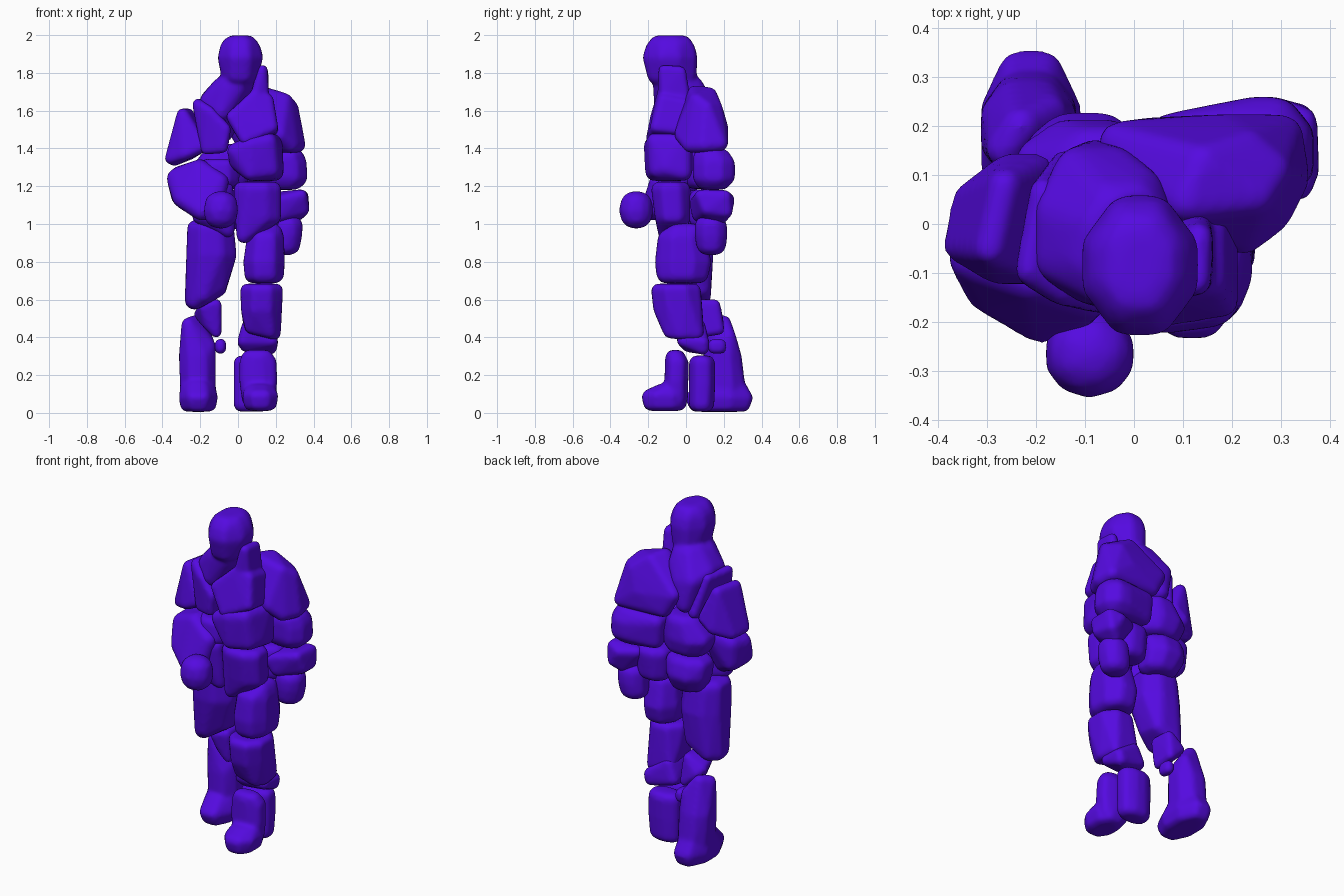
import bpy, bmesh
from mathutils import Vector

mat = bpy.data.materials.new("violet")
mat.diffuse_color = (0.09, 0.003, 0.75, 1)


def add_hull(bm, pts, r):
    """Rounded convex lump whose bounding box matches the given corner points."""
    lo = Vector([min(p[i] for p in pts) for i in range(3)])
    hi = Vector([max(p[i] for p in pts) for i in range(3)])
    c, h = (lo + hi) / 2, (hi - lo) / 2
    k = [max(0.0, 1 - r / max(v, 1e-4)) for v in h]
    rad = Vector([min(r, v) + 0.004 for v in h])
    ball = bmesh.new()
    bmesh.ops.create_icosphere(ball, subdivisions=2, radius=1)
    new = []
    for p in pts:
        q = Vector([c[i] + (p[i] - c[i]) * k[i] for i in range(3)])
        new += [bm.verts.new(q + v.co * rad) for v in ball.verts]
    ball.free()
    bmesh.ops.convex_hull(bm, input=new, use_existing_faces=False)
    bmesh.ops.delete(bm, geom=[v for v in new if v.is_valid and not v.link_faces], context='VERTS')


def chunk(name, *hulls, r=0.045):
    """Fuse one or more rounded lumps into one smooth part."""
    bm = bmesh.new()
    for h in hulls:
        add_hull(bm, h, r)
    me = bpy.data.meshes.new(name)
    bm.to_mesh(me)
    bm.free()
    ob = bpy.data.objects.new(name, me)
    bpy.context.collection.objects.link(ob)
    me.materials.append(mat)
    m = ob.modifiers.new("fuse", 'REMESH')
    m.mode, m.voxel_size, m.use_smooth_shade = 'VOXEL', 0.011, True
    s = ob.modifiers.new("soften", 'SMOOTH')
    s.factor, s.iterations = 0.5, 8


def ring(x0, x1, y0, y1, z, cut=0.27):
    """Horizontal section with chamfered corners."""
    a, b = (x1 - x0) * cut, (y1 - y0) * cut
    return [(x0 + a, y0, z), (x1 - a, y0, z), (x1, y0 + b, z), (x1, y1 - b, z),
            (x1 - a, y1, z), (x0 + a, y1, z), (x0, y1 - b, z), (x0, y0 + b, z)]


# Head fused with the neck, which runs down into the upper back
chunk("head_and_neck",
      ring(-0.105, 0.13, -0.225, 0.055, 1.89, 0.32) + ring(-0.06, 0.08, -0.18, 0.02, 1.995)
      + ring(-0.09, 0.11, -0.21, 0.045, 1.95, 0.32) + ring(-0.07, 0.08, -0.19, 0.05, 1.74),
      ring(-0.09, 0.08, -0.17, 0.055, 1.78) + [(-0.2, -0.1, 1.66), (-0.2, 0.03, 1.67),
      (-0.1, -0.16, 1.59), (0.05, 0.09, 1.7), (-0.14, 0.15, 1.62), (-0.03, 0.15, 1.6), (-0.09, 0.17, 1.43)],
      r=0.05)

# Upper chest
chunk("collar_left", [(0.145, -0.14, 1.84), (0.155, -0.01, 1.83), (0.07, -0.15, 1.66), (0.08, 0, 1.65),
      (0.16, -0.13, 1.66), (0.15, 0.02, 1.65)],
      [(0.08, -0.14, 1.7), (-0.06, -0.18, 1.57), (0.18, -0.13, 1.68), (0.21, -0.18, 1.5),
      (0.03, -0.21, 1.42), (0.18, 0.03, 1.65), (0.21, 0.03, 1.48), (0, 0.03, 1.47)], r=0.025)
chunk("chest_right", [(-0.24, -0.11, 1.66), (-0.2, 0.08, 1.66), (-0.15, -0.16, 1.61), (-0.04, -0.18, 1.5),
      (-0.06, -0.17, 1.38), (-0.18, -0.13, 1.37), (-0.14, 0.15, 1.42), (-0.06, 0.08, 1.42)], r=0.025)

# Shoulders
chunk("shoulder_left", [(0.1, 0.03, 1.73), (0.14, 0.14, 1.72), (0.27, 0.05, 1.68), (-0.07, 0.2, 1.53),
      (0, 0.21, 1.4), (0.24, -0.06, 1.45), (0.31, 0, 1.38), (0.355, 0.1, 1.38), (0.34, 0.22, 1.39),
      (0.2, 0.22, 1.5), (0.31, 0.12, 1.63), (0.25, 0.18, 1.63)], r=0.04)
chunk("shoulder_right", [(-0.3, -0.07, 1.61), (-0.26, 0.1, 1.61), (-0.385, -0.06, 1.32), (-0.36, 0.06, 1.31),
      (-0.16, -0.12, 1.4), (-0.17, 0.14, 1.41), (-0.25, 0.14, 1.35), (-0.28, -0.12, 1.35)], r=0.03)

# Belly and middle of the back
chunk("belly", [(-0.055, -0.19, 1.4), (0.05, -0.22, 1.45), (0.19, -0.2, 1.48), (0.21, -0.18, 1.25),
      (0.24, -0.1, 1.26), (0.06, -0.21, 1.23), (-0.04, -0.15, 1.32), (0.23, 0.03, 1.47),
      (0.24, 0.03, 1.23), (-0.02, 0.03, 1.3)])
chunk("back_middle", ring(-0.24, 0.05, -0.02, 0.21, 1.28) + ring(-0.14, 0.03, 0, 0.19, 1.42)
      + ring(-0.2, 0.05, 0, 0.19, 1.19))
chunk("flank_right", ring(-0.2, 0.01, -0.14, 0.06, 1.34) + ring(-0.19, 0.0, -0.15, 0.06, 1.2), r=0.03)

# Left arm
chunk("elbow_left", [(0.03, 0.05, 1.39), (0.03, 0.2, 1.39), (0.04, 0.19, 1.2), (0.08, 0.04, 1.22),
      (0.2, 0.22, 1.38), (0.2, 0.22, 1.2)] + ring(0.22, 0.36, 0.04, 0.255, 1.34)
      + ring(0.22, 0.365, 0.04, 0.255, 1.22) + ring(0.22, 0.34, 0.04, 0.22, 1.395) + ring(0.2, 0.34, 0.06, 0.22, 1.185))
chunk("forearm_left", [(0.14, 0.02, 1.12), (0.18, 0.2, 1.16), (0.36, 0.06, 1.18), (0.37, 0.23, 1.175),
      (0.3, 0.255, 1.15), (0.375, 0.1, 1.07), (0.36, 0.24, 1.05), (0.2, 0.04, 1.02), (0.3, 0.2, 1.0)], r=0.03)
chunk("hand_left", ring(0.19, 0.34, 0.05, 0.21, 1.04) + ring(0.18, 0.335, 0.05, 0.215, 0.94)
      + ring(0.17, 0.31, 0.07, 0.2, 0.84), r=0.05)

# Right arm bent across the front
chunk("forearm_right", [(-0.375, -0.06, 1.27), (-0.35, 0.05, 1.29), (-0.19, 0.07, 1.34), (-0.2, -0.12, 1.34),
      (-0.05, -0.17, 1.24), (-0.33, -0.15, 1.12), (-0.34, 0.04, 1.13), (-0.18, -0.24, 1.02),
      (-0.1, -0.22, 1.04), (-0.2, -0.05, 1.05)], r=0.05)
chunk("hand_right", ring(-0.18, 0.0, -0.35, -0.18, 1.06) + ring(-0.16, -0.02, -0.33, -0.18, 1.17)
      + ring(-0.16, -0.02, -0.33, -0.18, 0.98), r=0.07)

# Hips
chunk("hip_front_left", ring(-0.02, 0.225, -0.18, 0.02, 1.22) + ring(-0.01, 0.225, -0.15, 0.02, 1.03)
      + [(0.0, -0.12, 0.9), (0.04, -0.02, 0.91)], r=0.035)
chunk("hip_front_right", ring(-0.22, -0.03, -0.18, 0.0, 1.22) + ring(-0.24, -0.02, -0.15, 0.0, 1.03)
      + [(-0.02, -0.1, 0.93), (-0.04, 0, 0.95)], r=0.035)
chunk("hip_back_left", ring(0.03, 0.23, 0.02, 0.2, 1.18) + ring(0.04, 0.22, 0.02, 0.18, 0.98), r=0.04)
chunk("hip_back_right", ring(-0.23, 0.03, 0.0, 0.2, 1.18) + ring(-0.22, 0.02, 0.0, 0.225, 1.08)
      + ring(-0.18, 0.01, 0.0, 0.17, 0.97), r=0.05)

# Left leg
chunk("thigh_left", ring(0.06, 0.24, -0.14, 0.09, 0.95) + [(0.22, -0.06, 1.0), (0.21, 0.06, 1.0)]
      + ring(0.03, 0.245, -0.16, 0.13, 0.78) + ring(0.04, 0.24, -0.15, 0.11, 0.69))
chunk("knee_left", ring(0.015, 0.235, -0.18, 0.07, 0.68) + ring(0.02, 0.225, -0.165, 0.08, 0.55)
      + [(0.05, -0.09, 0.43), (0.19, -0.1, 0.4), (0.22, -0.03, 0.39), (0.04, 0.09, 0.43), (0.2, 0.09, 0.39)], r=0.03)
chunk("calf_left", [(0.03, -0.05, 0.49), (0.05, 0.09, 0.49), (0.0, -0.04, 0.37), (0.0, 0.1, 0.36),
      (0.21, -0.04, 0.37), (0.21, 0.12, 0.36), (0.02, 0.0, 0.33), (0.2, 0.12, 0.31)], r=0.03)
chunk("shoe_left", ring(0.01, 0.205, -0.11, 0.0, 0.16) + ring(0.01, 0.2, -0.1, 0.01, 0.29)
      + ring(0.03, 0.17, -0.1, -0.03, 0.33) + ring(0.03, 0.19, -0.11, 0.0, 0.04),
      ring(0.04, 0.2, -0.22, 0.0, 0.015) + ring(0.025, 0.21, -0.23, 0.0, 0.09)
      + ring(0.04, 0.19, -0.14, 0.0, 0.15), r=0.035)
chunk("heel_left", ring(-0.02, 0.17, 0.02, 0.15, 0.3) + ring(-0.02, 0.17, 0.03, 0.15, 0.15)
      + ring(-0.02, 0.16, 0.02, 0.14, 0.01), r=0.035)

# Right leg trailing behind
chunk("thigh_right", ring(-0.26, -0.03, -0.12, 0.11, 1.02) + ring(-0.265, -0.01, -0.12, 0.14, 0.85)
      + [(-0.265, -0.02, 0.55), (-0.28, 0.06, 0.55), (-0.24, 0.12, 0.56), (-0.2, -0.07, 0.59),
         (-0.09, -0.03, 0.65), (-0.09, 0.12, 0.63)])
chunk("knee_right", [(-0.2, 0.02, 0.58), (-0.09, 0.03, 0.6), (-0.1, 0.17, 0.6), (-0.23, 0.15, 0.53),
      (-0.09, 0.06, 0.4), (-0.09, 0.2, 0.42), (-0.16, 0.06, 0.46), (-0.2, 0.19, 0.5)], r=0.025)
chunk("calf_nub_right", ring(-0.12, -0.065, 0.12, 0.21, 0.315) + ring(-0.12, -0.065, 0.12, 0.21, 0.39), r=0.025)
chunk("shoe_right", [(-0.29, 0.13, 0.5), (-0.24, 0.2, 0.515), (-0.15, 0.24, 0.42), (-0.12, 0.15, 0.36)]
      + ring(-0.31, -0.12, 0.1, 0.28, 0.3) + ring(-0.3, -0.12, 0.09, 0.31, 0.1),
      ring(-0.31, -0.11, 0.0, 0.35, 0.07, 0.3) + ring(-0.3, -0.12, 0.02, 0.335, 0.01, 0.3)
      + ring(-0.3, -0.13, 0.07, 0.31, 0.17, 0.3), r=0.035)
